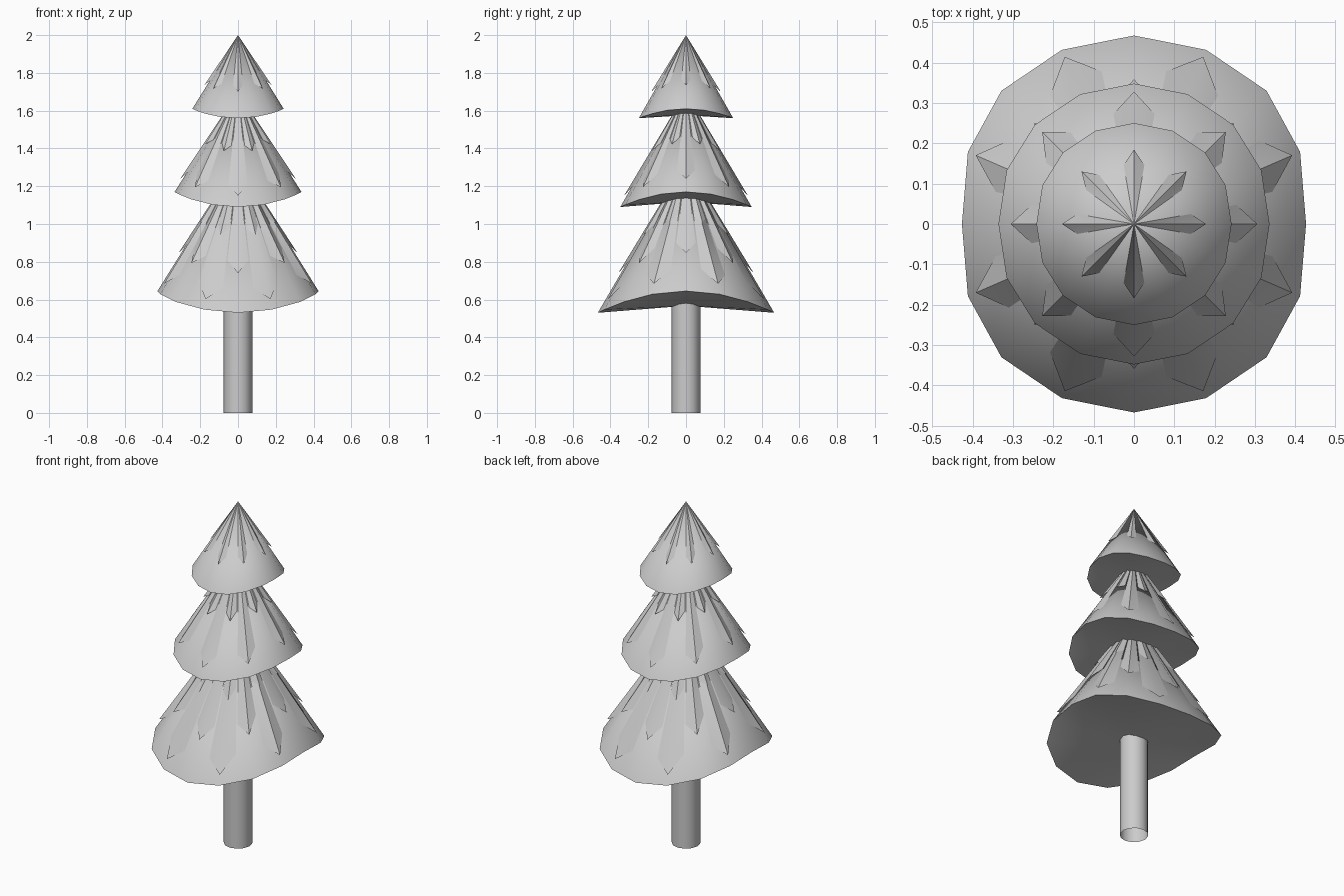
import bpy, math

if "Cube" in bpy.data.objects:
    bpy.data.objects.remove(bpy.data.objects["Cube"])

N = 16


def make(name, verts, faces):
    mesh = bpy.data.meshes.new(name)
    mesh.from_pydata(verts, [], faces)
    ob = bpy.data.objects.new(name, mesh)
    bpy.context.collection.objects.link(ob)
    bpy.ops.object.select_all(action='DESELECT')
    ob.select_set(True)
    bpy.context.view_layer.objects.active = ob
    bpy.ops.object.shade_smooth_by_angle(angle=math.radians(40))
    return ob


def fan(ring, tip):
    faces = [(i, (i + 1) % N, tip) for i in range(N)]
    return faces


def tier(name, apex, rim_z, radius, lift, squeeze, centre_z, stars):
    """Drooping cone whose rim is bent up at the sides, plus star-shaped needle layers."""
    def rim(a):
        c = math.cos(a)
        x = radius * c * (1 - squeeze * c ** 8)
        y = radius * math.sin(a)
        return x, y, rim_z + lift * c * c

    angles = [2 * math.pi * i / N for i in range(N)]

    # main cone with a shallow underside
    ring = [rim(a) for a in angles]
    faces = fan(ring, N) + [((i + 1) % N, i, N + 1) for i in range(N)]
    make(name, ring + [(0, 0, apex), (0, 0, centre_z)], faces)

    # eight-pointed layers: tips poke out of the cone, valleys sink in
    for k, (z0, offset, star_lift, drop) in enumerate(stars):
        pts = []
        for i, a in enumerate(angles):
            is_tip = i % 2 == offset
            z = z0 + star_lift * math.cos(a) ** 2 + (0 if is_tip else drop)
            x, y, rz = rim(a)
            r0 = math.hypot(x, y)
            r = r0 * (apex - z) / (apex - rz) + (0.014 if is_tip else -0.012)
            pts.append((x / r0 * r, y / r0 * r, z))
        make(f"{name}_needles_{k + 1}", pts + [(0, 0, apex)], fan(pts, N))


# foliage tiers: each star is (tip height, angular offset, side lift, valley rise)
tier("lower_foliage", 1.33, 0.53, 0.467, 0.115, 0.087, 0.567,
     [(0.585, 1, 0.115, 0.13), (0.74, 0, 0.107, 0.11), (0.93, 1, 0.09, 0.075)])
tier("middle_foliage", 1.70, 1.09, 0.348, 0.08, 0.035, 1.118,
     [(1.15, 0, 0.09, 0.095), (1.38, 1, 0.05, 0.06)])
tier("top_foliage", 2.0, 1.56, 0.25, 0.05, 0.033, 1.576,
     [(1.70, 0, 0.035, 0.06)])

# trunk: open tube
bpy.ops.mesh.primitive_cylinder_add(vertices=12, radius=0.076, depth=0.62,
                                    end_fill_type='NOTHING', location=(0, 0, 0.31))
bpy.context.object.name = "trunk"
bpy.ops.object.shade_smooth_by_angle(angle=math.radians(40))
